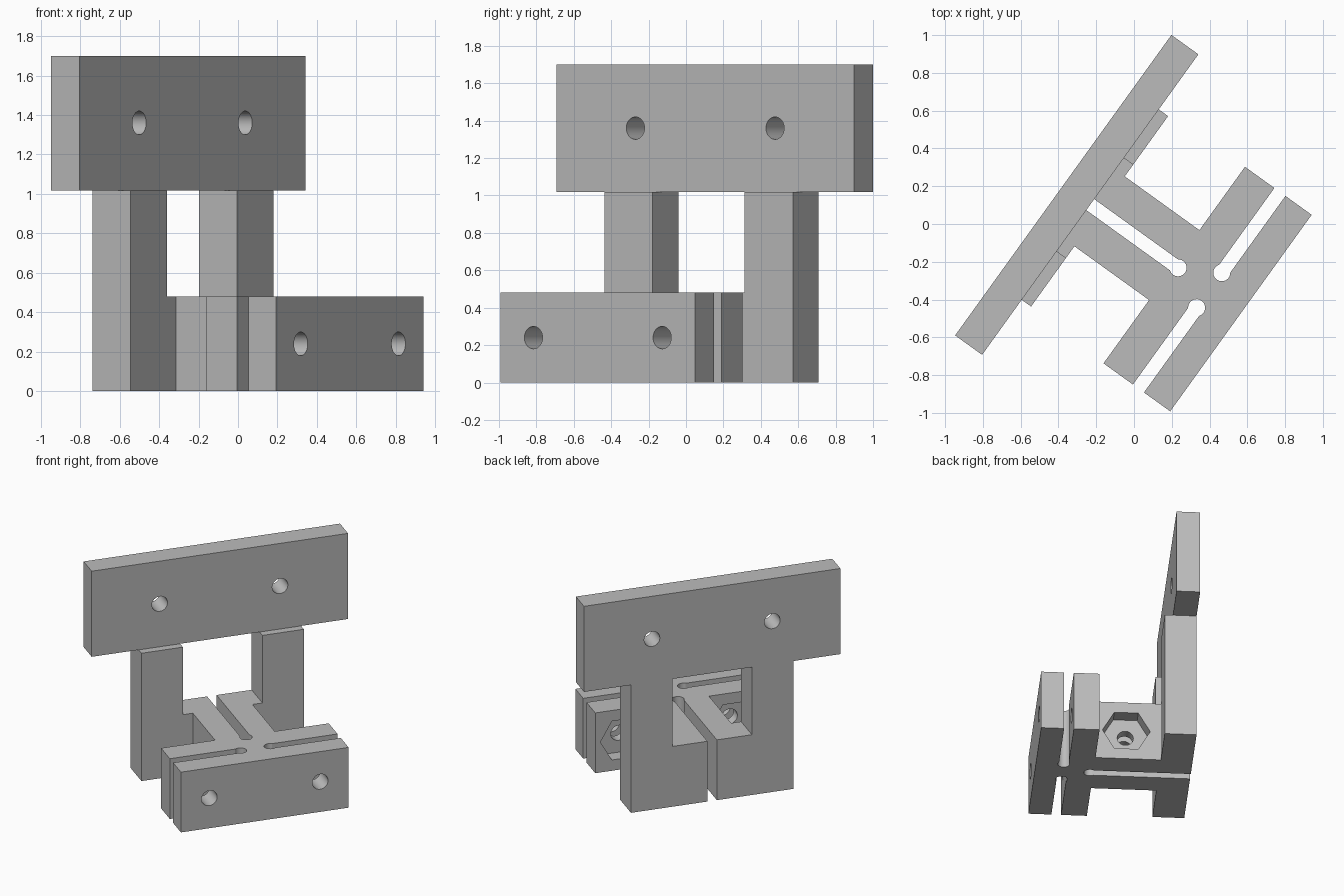
import bpy, bmesh
from math import sin, cos, pi, radians
from mathutils import Matrix, Vector

old = bpy.data.objects.get("Cube")
if old:
    bpy.data.objects.remove(old, do_unlink=True)

# One plain grey material
grey = bpy.data.materials.new("plain_grey")
grey.use_nodes = True
color = (0.5, 0.5, 0.5, 1)
grey.diffuse_color = color
grey.node_tree.nodes["Principled BSDF"].inputs["Base Color"].default_value = color

BASE_H, LEG_TOP, TOP = 0.48, 1.018, 1.70
BACK, LEG_FRONT = -0.424, -0.187
BORE = 0.06       # bolt hole radius
NUT = 0.178       # nut pocket corner radius
SLIT = 0.036      # half width of the flexure slits


def make_object(name, bm):
    bmesh.ops.recalc_face_normals(bm, faces=bm.faces)
    mesh = bpy.data.meshes.new(name)
    bm.to_mesh(mesh)
    bm.free()
    mesh.materials.append(grey)
    obj = bpy.data.objects.new(name, mesh)
    bpy.context.collection.objects.link(obj)
    return obj


def box(name, x0, x1, y0, y1, z0, z1):
    bm = bmesh.new()
    size = Matrix.Diagonal((x1 - x0, y1 - y0, z1 - z0, 1))
    mid = Matrix.Translation(((x0 + x1) / 2, (y0 + y1) / 2, (z0 + z1) / 2))
    bmesh.ops.create_cube(bm, size=1, matrix=mid @ size)
    return make_object(name, bm)


def prism(name, outline, height):
    bm = bmesh.new()
    face = bm.faces.new([bm.verts.new((x, y, 0)) for x, y in outline])
    moved = bmesh.ops.extrude_face_region(bm, geom=[face])["geom"]
    verts = [v for v in moved if isinstance(v, bmesh.types.BMVert)]
    bmesh.ops.translate(bm, verts=verts, vec=(0, 0, height))
    return make_object(name, bm)


def rod(name, axis, start, end, radius, sides):
    """Cylinder from start to end along the X or Y axis; a corner points sideways."""
    start, end = Vector(start), Vector(end)
    bm = bmesh.new()
    turn = Matrix.Rotation(pi / 2, 4, "Y") @ Matrix.Rotation(pi / 2, 4, "Z") \
        if axis == "X" else Matrix.Rotation(pi / 2, 4, "X")
    bmesh.ops.create_cone(bm, cap_ends=True, segments=sides, radius1=radius, radius2=radius,
                          depth=(end - start).length,
                          matrix=Matrix.Translation((start + end) / 2) @ turn)
    # Put a corner of each hexagon on the horizontal midline
    if sides == 6:
        mid = (start + end) / 2
        top = max(v.co.z - mid.z for v in bm.verts)
        if top > radius * 0.95:
            bmesh.ops.rotate(bm, verts=bm.verts, cent=mid,
                             matrix=Matrix.Rotation(pi / 6, 3, axis))
    return make_object(name, bm)


def combine(target, tool, operation):
    mod = target.modifiers.new(operation.lower(), "BOOLEAN")
    mod.operation, mod.solver, mod.object = operation, "EXACT", tool
    bpy.context.view_layer.objects.active = target
    bpy.ops.object.modifier_apply(modifier=mod.name)
    bpy.data.objects.remove(tool, do_unlink=True)


def arc(cx, cy, r, a0, a1, steps):
    angles = [radians(a0 + (a1 - a0) * i / steps) for i in range(steps + 1)]
    return [(cx + r * cos(a), cy + r * sin(a)) for a in angles]


# Base: half of the slotted outline, mirrored across the middle
half = arc(0.325, 0, 0.045, 0, 127, 12)
half += [(BACK, SLIT), (BACK, 0.621), (LEG_FRONT, 0.621), (LEG_FRONT, 0.228),
         (0.30, 0.228), (0.30, 0.641), (0.492, 0.641)]
half += arc(0.528, 0.114, 0.045, 143, 397, 24)
half += [(0.564, 0.641), (0.735, 0.641)]
mirrored = [(x, -y) for x, y in reversed(half[1:])]
bracket = prism("clamp_bracket", half + mirrored, BASE_H)

# Uprights and the top mounting plate
for side in (-1, 1):
    y0, y1 = sorted((side * 0.304, side * 0.621))
    combine(bracket, box("upright", BACK, LEG_FRONT, y0, y1, BASE_H, LEG_TOP), "UNION")
combine(bracket, box("top_plate", BACK, -0.248, -0.98, 0.98, LEG_TOP, TOP), "UNION")

# Bolt holes and nut pockets, left and right
mid_z = BASE_H / 2
for side in (-1, 1):
    y = side * 0.46
    combine(bracket, rod("plate_hole", "X", (-0.6, y, 1.36), (-0.1, y, 1.36), BORE, 32),
            "DIFFERENCE")
    y = side * 0.424
    combine(bracket, rod("jaw_hole", "X", (0.2, y, mid_z), (0.9, y, mid_z), BORE, 32),
            "DIFFERENCE")
    combine(bracket, rod("jaw_nut", "X", (0.2, y, mid_z), (0.41, y, mid_z), NUT, 6),
            "DIFFERENCE")

# Clamp bolt across the split arm, with its nut pocket on one side
combine(bracket, rod("arm_hole", "Y", (0.07, -0.3, mid_z), (0.07, 0.3, mid_z), BORE, 32),
        "DIFFERENCE")
combine(bracket, rod("arm_nut", "Y", (0.07, 0.115, mid_z), (0.07, 0.3, mid_z), NUT, 6),
        "DIFFERENCE")

# Turn the whole part into place
turn = radians(-35.75)
bracket.rotation_euler.z = turn
bracket.location = Matrix.Rotation(turn, 3, "Z") @ Vector((0, -0.052, 0))

bpy.ops.object.select_all(action="DESELECT")
bracket.select_set(True)
bpy.context.view_layer.objects.active = bracket
bpy.ops.object.shade_smooth_by_angle(angle=radians(30))
